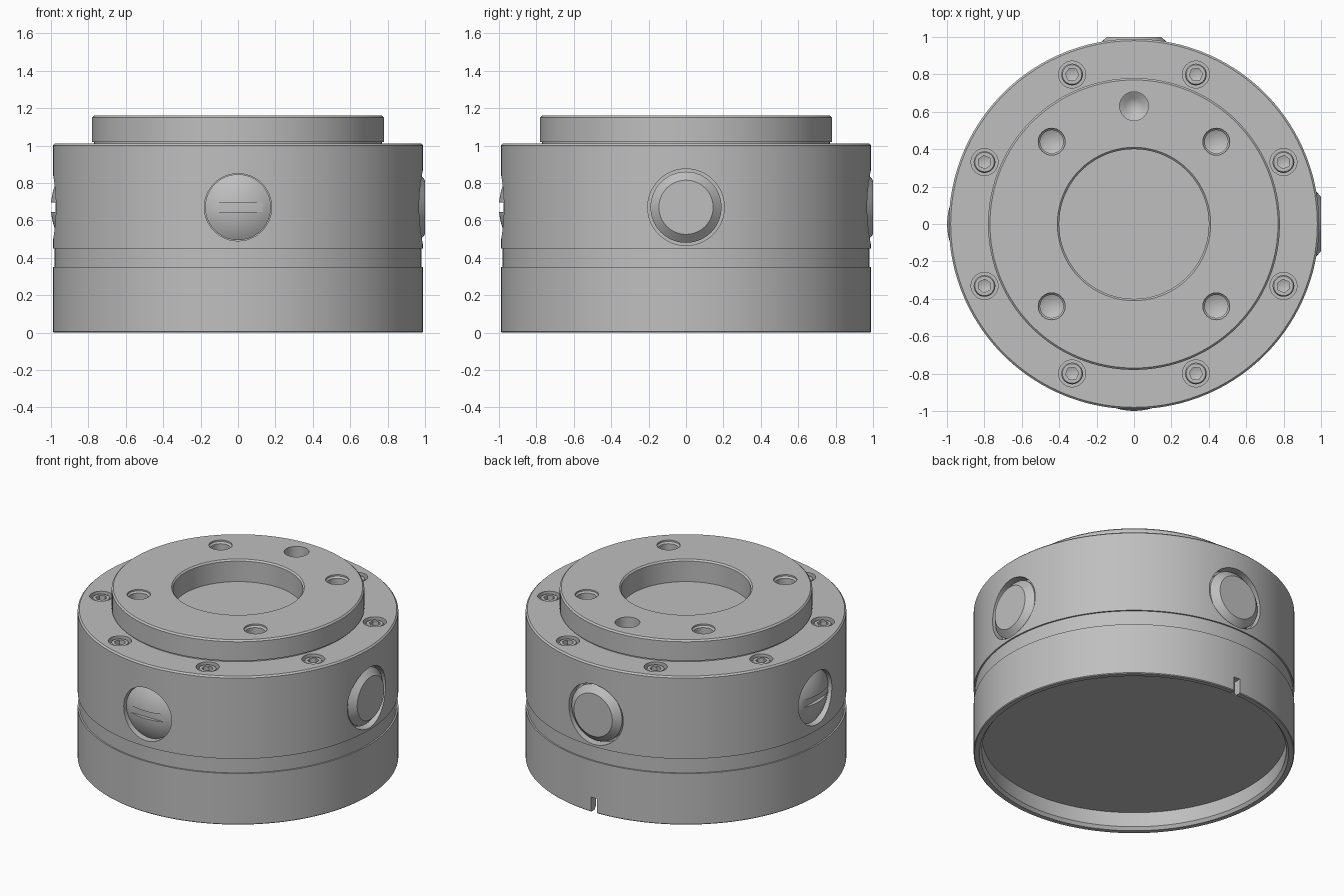
import bpy, bmesh
from math import pi, cos, sin, sqrt
from mathutils import Matrix

cube = bpy.data.objects.get("Cube")
if cube:
    bpy.data.objects.remove(cube, do_unlink=True)

# Single grey metal
metal = bpy.data.materials.new("grey metal")
grey = (0.52, 0.52, 0.52, 1)
metal.diffuse_color = grey
metal.use_nodes = True
metal.node_tree.nodes["Principled BSDF"].inputs["Base Color"].default_value = grey


def finish(name, bm, matrix):
    bm.transform(matrix)
    bmesh.ops.recalc_face_normals(bm, faces=bm.faces)
    mesh = bpy.data.meshes.new(name)
    bm.to_mesh(mesh)
    bm.free()
    mesh.materials.append(metal)
    obj = bpy.data.objects.new(name, mesh)
    bpy.context.collection.objects.link(obj)
    return obj


def lathe(name, profile, steps=48, matrix=Matrix(), closed=False):
    """Revolve (radius, height) points round the z axis."""
    bm = bmesh.new()
    verts = [bm.verts.new((r, 0, z)) for r, z in profile]
    pairs = list(zip(verts, verts[1:]))
    if closed:
        pairs.append((verts[-1], verts[0]))
    edges = [bm.edges.new(p) for p in pairs]
    bmesh.ops.spin(bm, geom=verts + edges, cent=(0, 0, 0), axis=(0, 0, 1),
                   angle=2 * pi, steps=steps)
    bmesh.ops.remove_doubles(bm, verts=bm.verts, dist=0.00005)
    return finish(name, bm, matrix)


def box(name, size, matrix):
    bm = bmesh.new()
    bmesh.ops.create_cube(bm, size=1)
    bmesh.ops.scale(bm, vec=size, verts=bm.verts)
    return finish(name, bm, matrix)


def cut(target, cutters):
    """Subtract every cutter from the target."""
    bpy.context.view_layer.objects.active = target
    for cutter in cutters:
        mod = target.modifiers.new("cut", 'BOOLEAN')
        mod.operation, mod.solver, mod.object = 'DIFFERENCE', 'EXACT', cutter
        bpy.ops.object.modifier_apply(modifier=mod.name)


def radial(angle):
    """Frame on the side wall whose z axis points outward."""
    return (Matrix.Rotation(angle, 4, 'Z') @ Matrix.Translation((0, 0, 0.67))
            @ Matrix.Rotation(pi / 2, 4, 'Y'))


# Housing with shallow band groove and recessed underside
housing = lathe("housing", [
    (0, 0.12), (0.94, 0.12), (0.94, 0.02), (0.955, 0), (0.985, 0), (0.99, 0.005),
    (0.99, 0.35), (0.98, 0.35), (0.98, 0.45), (0.99, 0.45),
    (0.99, 1.0), (0.98, 1.01), (0, 1.01)], 144)

# Raised ring flange with central bore
flange = lathe("flange", [
    (0.4, 1.0), (0.77, 1.0), (0.77, 1.02), (0.78, 1.02), (0.78, 1.15),
    (0.77, 1.16), (0.41, 1.16), (0.4, 1.15)], 128, closed=True)

# Four mounting holes and one locating hole through the flange
hole_cutters = []
for sx in (-1, 1):
    for sy in (-1, 1):
        hole_cutters.append(lathe("mount_hole_cutter", [
            (0, 0.96), (0.062, 0.99), (0.062, 1.14), (0.072, 1.15), (0.072, 1.2), (0, 1.2)],
            32, Matrix.Translation((0.44 * sx, 0.44 * sy, 0))))
hole_cutters.append(lathe("locating_hole_cutter", [
    (0, 0.98), (0.077, 1.03), (0.077, 1.2), (0, 1.2)], 32,
    Matrix.Translation((0, 0.63, 0))))
cut(flange, hole_cutters)

# Bolts in counterbores around the shoulder
bolts, bore_cutters = [], []
for i in range(8):
    place = Matrix.Rotation((i + 0.5) * pi / 4, 4, 'Z') @ Matrix.Translation((0.865, 0, 0))
    bore_cutters.append(lathe("bolt_bore_cutter", [
        (0, 0.93), (0.072, 0.93), (0.072, 1.05), (0, 1.05)], 32, place))
    bolt = lathe("bolt", [
        (0, 0.92), (0.058, 0.92), (0.058, 0.99), (0.052, 1.0), (0, 1.0)], 32, place)
    socket = lathe("socket_cutter", [
        (0, 0.945), (0.036, 0.96), (0.036, 1.05), (0, 1.05)], 6, place)
    cut(bolt, [socket])
    bolts.append(bolt)
    bore_cutters.append(socket)
sockets = bore_cutters[1::2]
bore_cutters = bore_cutters[::2]

# Domed slotted plugs on the front and right sides
dome_r = 0.33
plugs, port_cutters = [], []
for name, angle in (("front_plug", -pi / 2), ("right_plug", pi)):
    frame = radial(angle)
    arc = [(0.176 * k / 10, 1.0 - dome_r + sqrt(dome_r ** 2 - (0.176 * k / 10) ** 2))
           for k in range(11)]
    plug = lathe(name, arc + [(0.176, 0.88), (0, 0.88)], 48, frame)
    slot = box("slot_cutter", (0.05, 0.5, 0.05), frame @ Matrix.Translation((0, 0, 1.0)))
    cut(plug, [slot])
    plugs.append(plug)
    sockets.append(slot)
    port_cutters.append(lathe("plug_port_cutter", [
        (0, 0.9), (0.18, 0.9), (0.18, 1.1), (0, 1.1)], 48, frame))

# Bevelled round buttons on the back and left sides
for name, angle in (("back_button", pi / 2), ("left_button", 0)):
    frame = radial(angle)
    plugs.append(lathe(name, [
        (0, 1.0), (0.145, 1.0), (0.19, 0.96), (0.19, 0.9), (0, 0.9)], 48, frame))
    port_cutters.append(lathe("button_port_cutter", [
        (0, 0.92), (0.205, 0.92), (0.205, 1.1), (0, 1.1)], 48, frame))

# Small notch in the back of the lower rim
notch = box("notch_cutter", (0.045, 0.1, 0.2), Matrix.Translation((0, 0.985, 0)))

cut(housing, hole_cutters + bore_cutters + port_cutters + [notch])

for helper in hole_cutters + bore_cutters + port_cutters + sockets + [notch]:
    bpy.data.objects.remove(helper, do_unlink=True)

# Smooth curved walls, sharp edges kept
for obj in [housing, flange] + bolts + plugs:
    bpy.ops.object.select_all(action='DESELECT')
    obj.select_set(True)
    bpy.context.view_layer.objects.active = obj
    bpy.ops.object.shade_smooth_by_angle(angle=pi / 7)
